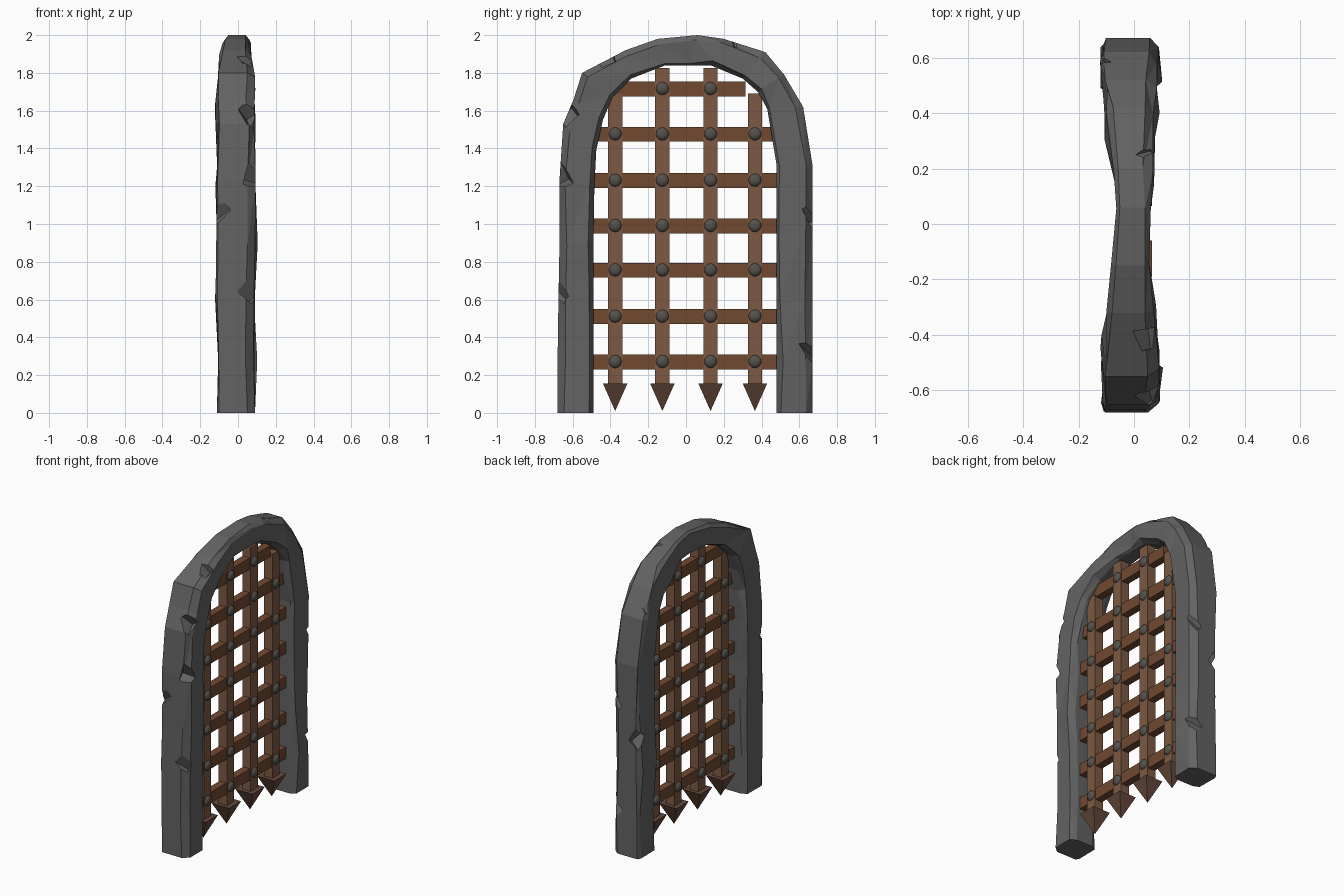
import bpy, bmesh, random
from math import pi, radians
from mathutils import Matrix, Vector, Euler

if "Cube" in bpy.data.objects:
    bpy.data.objects.remove(bpy.data.objects["Cube"])

random.seed(4)


def material(name, r, g, b):
    m = bpy.data.materials.new(name)
    m.diffuse_color = (r, g, b, 1)
    m.use_nodes = True
    m.node_tree.nodes["Principled BSDF"].inputs["Base Color"].default_value = m.diffuse_color
    return m


STONE = material("stone", 0.125, 0.125, 0.125)
WOOD_V = material("upright_wood", 0.20, 0.10, 0.055)
WOOD_H = material("rail_wood", 0.165, 0.068, 0.03)
SPIKE = material("spike_wood", 0.13, 0.065, 0.043)
IRON = material("iron", 0.09, 0.083, 0.073)


def finish(bm, name, mat):
    bmesh.ops.recalc_face_normals(bm, faces=bm.faces[:])
    me = bpy.data.meshes.new(name)
    bm.to_mesh(me)
    bm.free()
    ob = bpy.data.objects.new(name, me)
    bpy.context.collection.objects.link(ob)
    if mat:
        me.materials.append(mat)
    return ob


def add_box(bm, center, size, rot=(0, 0, 0)):
    mat = (Matrix.Translation(center) @ Euler(rot).to_matrix().to_4x4()
           @ Matrix.Diagonal((*size, 1)))
    bmesh.ops.create_cube(bm, size=1, matrix=mat)


# Stone arch: stations of inner y, z, outer y, z, depth factor
stations = [
    (-.49, 0, -.68, 0, 1), (-.49, .28, -.68, .28, 1),
    (-.49, .65, -.675, .62, 1), (-.49, .90, -.67, .88, 1.08),
    (-.485, 1.20, -.67, 1.23, 1), (-.475, 1.39, -.65, 1.53, 1),
    (-.44, 1.55, -.595, 1.66, 1), (-.39, 1.67, -.55, 1.80, 1),
    (-.29, 1.77, -.32, 1.92, .85), (-.11, 1.84, -.15, 1.98, .68),
    (.02, 1.84, .06, 2.0, .62), (.13, 1.84, .20, 1.98, .68),
    (.30, 1.77, .42, 1.91, .86), (.38, 1.70, .52, 1.79, .95),
    (.43, 1.61, .62, 1.62, 1), (.48, 1.31, .67, 1.31, 1),
    (.48, .95, .67, .98, 1), (.48, .62, .67, .58, 1), (.48, .28, .67, .28, 1),
    (.48, 0, .67, 0, 1)]
# Cross-section: fraction from inner to outer edge, x
section = [(0, -.07), (0, .05), (.12, .09), (.82, .09),
           (1, .05), (1, -.10), (.87, -.112), (.1, -.11)]

bm = bmesh.new()
rings = []
for iy, iz, oy, oz, d in stations:
    ring = []
    for t, x in section:
        j = 0 if oz == 0 else random.uniform(-.012, .012)
        tt = t + (j * 5 if 0 < t < 1 else 0)
        ring.append(bm.verts.new((x * d + j, iy + (oy - iy) * tt, iz + (oz - iz) * tt)))
    rings.append(ring)
n = len(section)
for a, b in zip(rings, rings[1:]):
    for i in range(n):
        k = (i + 1) % n
        bm.faces.new((a[i], a[k], b[k], b[i]))
bm.faces.new(rings[0])
bm.faces.new(rings[-1])
bmesh.ops.triangulate(bm, faces=[f for f in bm.faces if len(f.verts) == 4])
arch = finish(bm, "stone_arch", STONE)

# Chips knocked out of the arch corners: x, y, z, size
bm = bmesh.new()
for x, y, z, s in [(.10, -.68, 1.27, .10), (.09, -.63, 1.60, .09), (.10, -.69, .66, .10),
                   (-.11, -.69, 1.05, .08), (.10, .68, 1.05, .09), (.10, .67, .33, .09),
                   (-.12, .68, .80, .09), (.07, -.42, 1.90, .08), (.07, .25, 2.0, .07),
                   (-.11, .60, 1.72, .07)]:
    add_box(bm, (x, y, z), (s, s, s * 1.6),
            [random.uniform(.2, .8) for _ in range(3)])
chips = finish(bm, "chip_cutter", None)
chips.hide_render = True
chips.hide_set(True)
mod = arch.modifiers.new("chips", 'BOOLEAN')
mod.operation = 'DIFFERENCE'
mod.solver = 'EXACT'
mod.object = chips

# Grate layout
ys = [-.375, -.125, .13, .365]
tops = [1.69, 1.825, 1.825, 1.69]
zs = [.27, .51, .755, .99, 1.23, 1.475, 1.715]

# Uprights
bm = bmesh.new()
for y, top in zip(ys, tops):
    add_box(bm, (0, y, (top + .14) / 2), (.064, .076, top - .14))
finish(bm, "uprights", WOOD_V)

# Cross rails
bm = bmesh.new()
for z in zs:
    y0, y1 = (-.37, .315) if z > 1.7 else (-.49, .482)
    add_box(bm, (0, (y0 + y1) / 2, z), (.052, y1 - y0, .078))
finish(bm, "cross_rails", WOOD_H)

# Spikes: inverted square pyramids
bm = bmesh.new()
for y in ys:
    m = (Matrix.Translation((0, y, .083)) @ Matrix.Rotation(pi, 4, 'X')
         @ Matrix.Rotation(radians(45), 4, 'Z'))
    bmesh.ops.create_cone(bm, cap_ends=True, segments=4, radius1=.065 * 2 ** .5,
                          radius2=0, depth=.146, matrix=m)
finish(bm, "spikes", SPIKE)

# Rivets: domes on both sides of every crossing
bm = bmesh.new()
for z in zs:
    for y in (ys[1:3] if z > 1.7 else ys):
        for side in (-1, 1):
            m = (Matrix.Translation((side * .03, y, z + .002))
                 @ Matrix.Diagonal((.6, 1, 1, 1)) @ Matrix.Rotation(pi / 2, 4, 'Y'))
            bmesh.ops.create_uvsphere(bm, u_segments=12, v_segments=8,
                                      radius=.035, matrix=m)
rivets = finish(bm, "rivets", IRON)
for p in rivets.data.polygons:
    p.use_smooth = True
